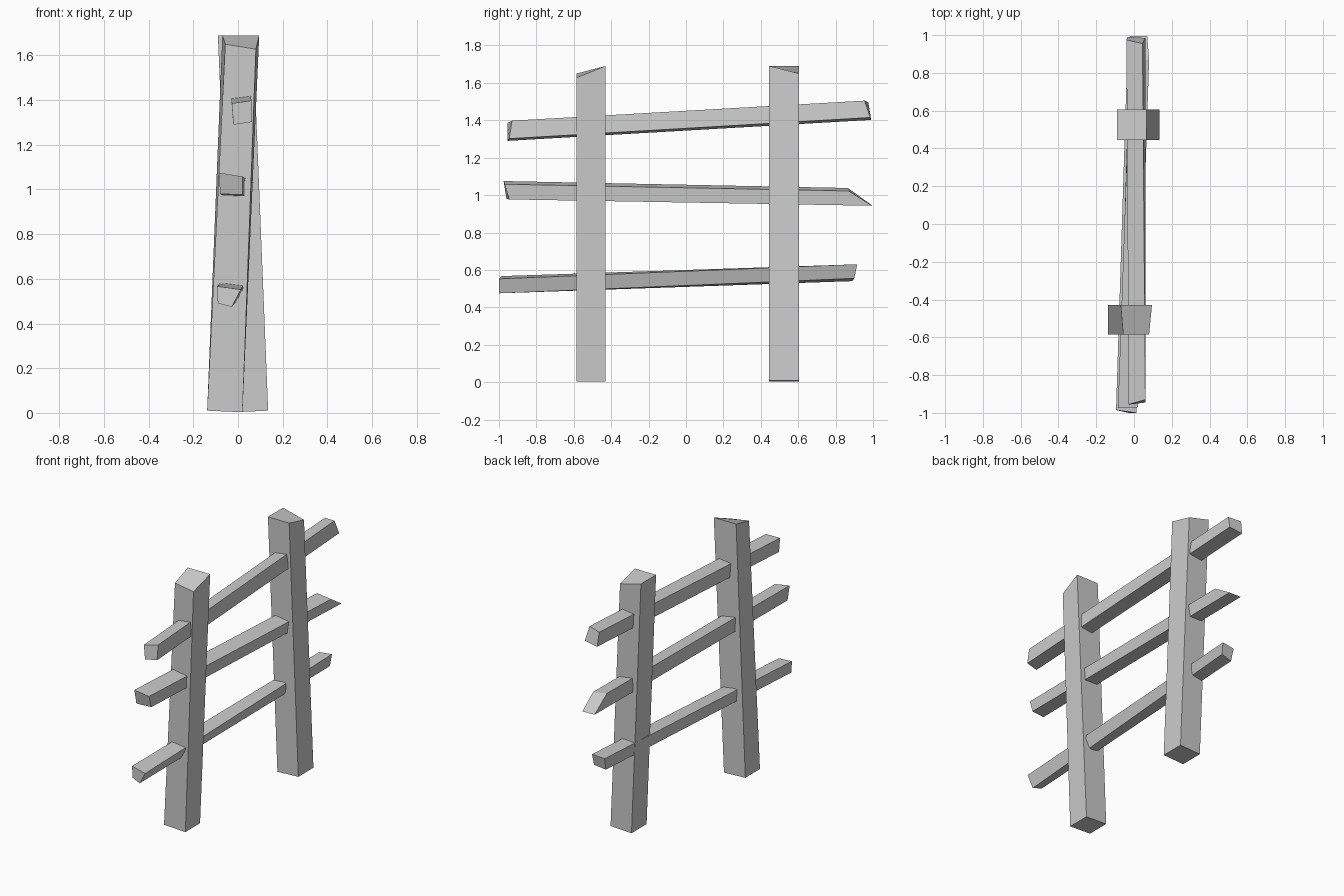
import bpy


def beam(name, start, end):
    """Six-sided beam bridging two four-cornered ends (corners in matching order)."""
    mesh = bpy.data.meshes.new(name)
    sides = [(i, (i + 1) % 4, (i + 1) % 4 + 4, i + 4) for i in range(4)]
    mesh.from_pydata(start + end, [], [(3, 2, 1, 0), (4, 5, 6, 7)] + sides)
    obj = bpy.data.objects.new(name, mesh)
    bpy.context.collection.objects.link(obj)
    return obj


def post(name, y0, y1, foot, foot_z, front_x, back_x, top_z):
    """Leaning post: foot and head x-ranges, with a height per head corner."""
    xy = lambda f, b: [(f[0], y0), (f[1], y0), (b[1], y1), (b[0], y1)]
    zs = [foot_z[0], foot_z[1], foot_z[1], foot_z[0]]
    bottom = [(x, y, z) for (x, y), z in zip(xy(foot, foot), zs)]
    top = [(x, y, z) for (x, y), z in zip(xy(front_x, back_x), top_z)]
    return beam(name, bottom, top)


# Posts leaning opposite ways, with slanted heads
post("front_post", -0.585, -0.43, (-0.138, 0.02), (0.01, 0.003),
     (-0.057, 0.08), (-0.07, 0.095), (1.65, 1.628, 1.69, 1.69))
post("back_post", 0.445, 0.605, (-0.02, 0.135), (0.003, 0.01),
     (-0.09, 0.067), (-0.09, 0.065), (1.69, 1.69, 1.65, 1.69))

# Rails: ends listed bottom-left, top-left, top-right, bottom-right seen from the front
beam("top_rail",
     [(-0.02, -0.955, 1.29), (-0.028, -0.955, 1.385), (0.06, -0.93, 1.398), (0.062, -0.945, 1.302)],
     [(-0.035, 0.99, 1.402), (-0.04, 0.975, 1.495), (0.045, 0.955, 1.505), (0.06, 0.985, 1.415)])
beam("middle_rail",
     [(-0.08, -0.96, 0.98), (-0.085, -0.975, 1.075), (0.02, -0.97, 1.058), (0.02, -0.945, 0.977)],
     [(-0.02, 0.995, 0.945), (-0.02, 0.865, 1.038), (0.08, 0.87, 1.022), (0.07, 0.995, 0.943)])
beam("bottom_rail",
     [(-0.09, -0.985, 0.49), (-0.095, -0.985, 0.567), (0.013, -1.0, 0.552), (-0.028, -1.0, 0.475)],
     [(-0.03, 0.89, 0.54), (-0.035, 0.91, 0.622), (0.055, 0.915, 0.63), (0.05, 0.9, 0.555)])
